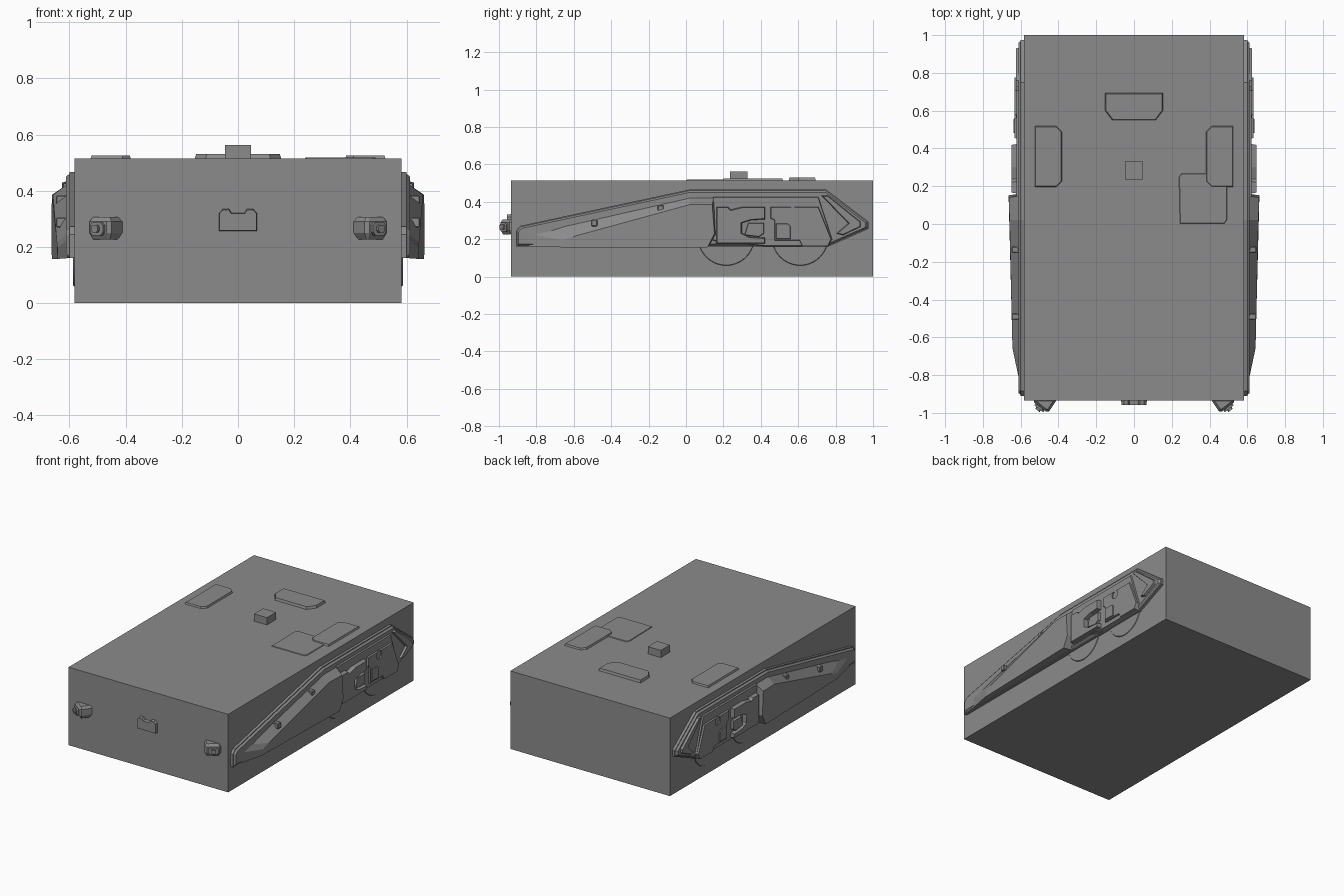
import bpy, bmesh, math
from mathutils import Vector

cube = bpy.data.objects.get("Cube")
if cube:
    bpy.data.objects.remove(cube, do_unlink=True)

gray = bpy.data.materials.new("hull_gray")
gray.use_nodes = True
gray.diffuse_color = (0.26, 0.26, 0.26, 1)
gray.node_tree.nodes["Principled BSDF"].inputs["Base Color"].default_value = (0.26, 0.26, 0.26, 1)


def finish(name, bm, mirror=False, bevel=0):
    bmesh.ops.recalc_face_normals(bm, faces=bm.faces)
    mesh = bpy.data.meshes.new(name)
    bm.to_mesh(mesh)
    bm.free()
    mesh.materials.append(gray)
    obj = bpy.data.objects.new(name, mesh)
    bpy.context.collection.objects.link(obj)
    if bevel:
        mod = obj.modifiers.new("Bevel", 'BEVEL')
        mod.width, mod.segments = bevel, 1
    if mirror:
        obj.modifiers.new("Mirror", 'MIRROR').use_clip = False
    return obj


def loft(name, a, b, mirror=False, bevel=0):
    """Solid between two loops of 3D points."""
    bm = bmesh.new()
    va, vb = [[bm.verts.new(p) for p in loop] for loop in (a, b)]
    bm.faces.new(va)
    bm.faces.new(vb[::-1])
    for i in range(len(va)):
        j = (i + 1) % len(va)
        bm.faces.new((va[i], va[j], vb[j], vb[i]))
    return finish(name, bm, mirror, bevel)


def inset(pts, d):
    """Move each corner of a closed 2D outline inward by d."""
    v = [Vector(p) for p in pts]
    n = len(v)
    area = sum(v[i].x * v[(i + 1) % n].y - v[(i + 1) % n].x * v[i].y for i in range(n))
    s = 1 if area > 0 else -1
    out = []
    for i in range(n):
        e1, e2 = (v[i] - v[i - 1]).normalized(), (v[(i + 1) % n] - v[i]).normalized()
        n1, n2 = Vector((-e1.y, e1.x)) * s, Vector((-e2.y, e2.x)) * s
        out.append(v[i] + (n1 + n2) * d / (1 + n1.dot(n2)))
    return out


def side_plate(name, pts, x0, x1, chamfer=0.0):
    """Mirrored plate with a (y, z) outline and a chamfered outer edge."""
    return loft(name, [(x0, y, z) for y, z in pts],
                [(x1, y, z) for y, z in inset(pts, chamfer)], True)


def deck_plate(name, pts, z1, chamfer, mirror=False):
    return loft(name, [(x, y, 0.51) for x, y in pts],
                [(x, y, z1) for x, y in inset(pts, chamfer)], mirror)


def box(name, lo, hi, mirror=False, bevel=0):
    corners = [(0, 0), (1, 0), (1, 1), (0, 1)]
    pts = [((lo[0], hi[0])[i], (lo[1], hi[1])[j]) for i, j in corners]
    return loft(name, [(x, y, lo[2]) for x, y in pts], [(x, y, hi[2]) for x, y in pts], mirror, bevel)


def circle(cy, cz, r, n):
    return [(cy + r * math.cos(math.tau * i / n), cz + r * math.sin(math.tau * i / n)) for i in range(n)]


# Main block
box("hull", (-0.583, -0.935, 0), (0.583, 1, 0.515))

# Side rim, stepped
rim = [(-0.91, 0.16), (-0.91, 0.245), (-0.885, 0.272), (0.02, 0.466), (0.75, 0.466),
       (0.975, 0.295), (0.975, 0.255), (0.76, 0.16)]
side_plate("side_rim", rim, 0.57, 0.6)
side_plate("side_rim_face", inset(rim, 0.002), 0.595, 0.612, 0.013)

# Front side panel, sloping out toward the rear
foot = [(-0.84, 0.16), (-0.84, 0.23), (-0.75, 0.25), (0.02, 0.425), (0.15, 0.425), (0.16, 0.225), (0.12, 0.16)]
face = [(0.643, -0.66, 0.157), (0.643, -0.66, 0.195), (0.645, -0.6, 0.215), (0.659, 0.02, 0.385),
        (0.663, 0.14, 0.385), (0.664, 0.152, 0.23), (0.663, 0.115, 0.157)]
loft("front_side_panel", [(0.605, y, z) for y, z in foot], face, True)
for y, z in ((-0.49, 0.287), (-0.136, 0.365)):
    box("panel_latch", (0.6, y - 0.016, z - 0.018), (0.648, y + 0.016, z + 0.018), True, 0.004)

# Rear side panels
side_plate("rear_side_base", [(0.14, 0.43), (0.71, 0.43), (0.785, 0.2), (0.76, 0.16), (0.43, 0.16), (0.14, 0.19)],
           0.6, 0.622, 0.006)
side_plate("middle_panel", [(0.16, 0.375), (0.225, 0.375), (0.24, 0.36), (0.3, 0.375), (0.425, 0.375),
                            (0.425, 0.305), (0.35, 0.3), (0.3, 0.285), (0.3, 0.235), (0.34, 0.215),
                            (0.425, 0.21), (0.425, 0.175), (0.16, 0.175)], 0.61, 0.648, 0.006)
side_plate("middle_block", [(0.31, 0.22), (0.33, 0.29), (0.42, 0.29), (0.42, 0.23), (0.39, 0.21)], 0.61, 0.638, 0.005)
rear = side_plate("rear_panel", [(0.45, 0.375), (0.71, 0.375), (0.78, 0.2), (0.76, 0.16), (0.62, 0.16),
                                 (0.605, 0.19), (0.47, 0.19), (0.47, 0.3), (0.45, 0.31)], 0.61, 0.633, 0.005)
side_plate("rear_lower_block", [(0.48, 0.2), (0.48, 0.285), (0.545, 0.285), (0.56, 0.27), (0.56, 0.2)],
           0.63, 0.639, 0.004)
side_plate("rear_edge_guard", [(0.72, 0.435), (0.76, 0.435), (0.935, 0.295), (0.935, 0.265), (0.84, 0.22), (0.8, 0.23),
                               (0.865, 0.285)], 0.605, 0.626, 0.006)

# Round recess in the rear panel
port = circle(0.57, 0.35, 0.027, 20)
cutter = loft("port_cutter", [(0.626, y, z - 0.004) for y, z in port], [(0.7, y, z - 0.004) for y, z in port])
cutter.hide_render = True
cutter.hide_viewport = True
cut = rear.modifiers.new("Port", 'BOOLEAN')
cut.operation, cut.object, cut.solver = 'DIFFERENCE', cutter, 'EXACT'
rear.modifiers.move(1, 0)

# Shallow wheels
for y in (0.215, 0.61):
    side_plate("wheel", circle(y, 0.21, 0.16, 40), 0.57, 0.587, 0.012)

# Deck fittings
deck_plate("rear_hatch", [(-0.155, 0.695), (0.155, 0.695), (0.155, 0.6), (0.115, 0.548), (-0.115, 0.548),
                          (-0.155, 0.6)], 0.531, 0.006)
deck_plate("side_hatch", [(0.527, 0.52), (0.527, 0.195), (0.41, 0.195), (0.38, 0.225), (0.38, 0.49), (0.41, 0.52)],
           0.526, 0.006, True)
deck_plate("low_hatch", [(0.24, 0.0), (0.48, 0.0), (0.495, 0.02), (0.495, 0.27), (0.25, 0.27), (0.235, 0.25)],
           0.519, 0.006)
box("deck_block", (-0.047, 0.235, 0.5), (0.047, 0.33, 0.563))

# Front hook with a notched top
hook = [(-0.07, 0.255), (0.07, 0.255), (0.07, 0.32), (0.055, 0.336), (0.03, 0.336), (0.022, 0.322),
        (-0.022, 0.322), (-0.03, 0.336), (-0.055, 0.336), (-0.07, 0.32)]
loft("front_hook", [(x, -0.92, z) for x, z in hook], [(x, -0.957, z) for x, z in inset(hook, 0.004)])

# Angled front lamps
lamp = [(0.405, -0.925), (0.45, -0.992), (0.468, -0.992), (0.528, -0.945), (0.53, -0.925)]
for name, z0, z1, d in (("lamp_body", 0.25, 0.29, 0), ("lamp_top", 0.29, 0.306, 0.012), ("lamp_base", 0.25, 0.226, 0.014)):
    loft(name, [(x, y, z0) for x, y in lamp], [(x, y, z1) for x, y in inset(lamp, d)], True)
out = Vector((0.62, -0.78, 0))
along = Vector((0.78, 0.62, 0))
for name, w, h, depth in (("lamp_frame", 0.03, 0.024, 0.012), ("lamp_lens", 0.015, 0.013, 0.024)):
    mid = Vector((0.497, -0.968, 0.265))
    ring = [mid + along * sx * w + Vector((0, 0, sz * h)) for sx, sz in
            ((-1, -0.5), (-0.6, -1), (0.6, -1), (1, -0.5), (1, 0.5), (0.6, 1), (-0.6, 1), (-1, 0.5))]
    loft(name, [p - out * 0.01 for p in ring], [p + out * depth for p in ring], True)
